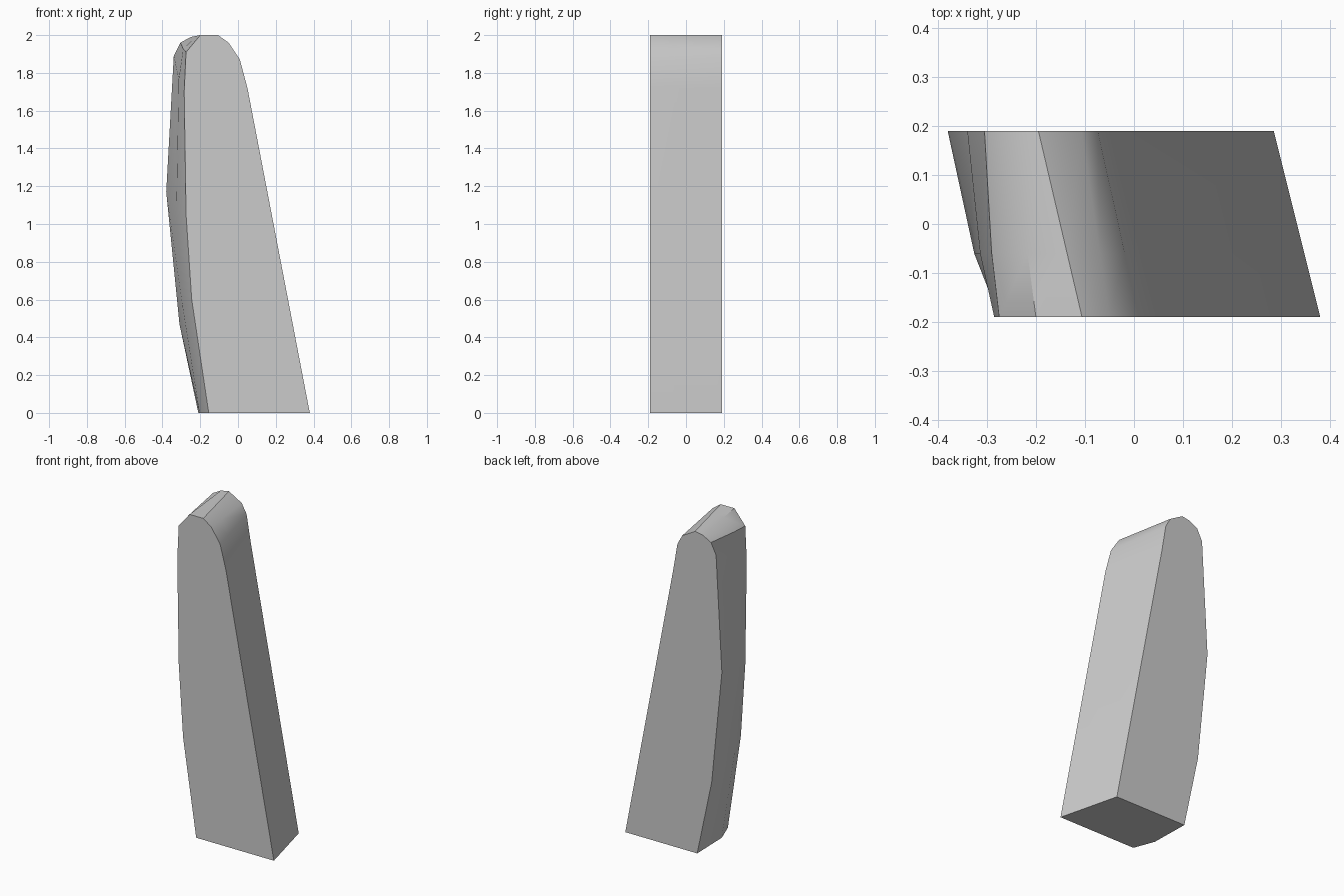
import bpy
import bmesh
import math
from mathutils import Vector

cube = bpy.data.objects.get("Cube")
if cube:
    bpy.data.objects.remove(cube, do_unlink=True)

HALF_DEPTH = 0.19

# Matching outlines (x, z): up the curved side, over the crown, down the straight side
front = [(-.155, 0), (-.245, .6), (-.275, 1.05), (-.285, 1.7), (-.275, 1.91), (-.2, 2),
         (-.106, 2), (-.05, 1.96), (.01, 1.87), (.05, 1.72), (.38, 0)]
back = [(-.21, 0), (-.31, .47), (-.38, 1.17), (-.34, 1.89), (-.305, 1.96), (-.25, 1.99),
        (-.195, 2), (-.107, 1.95), (-.074, 1.89), (-.045, 1.72), (.285, 0)]
# Outward swell of the curved side at the middle section
swell = [.03, .025, .015, .01, .005]


def section(bm, t):
    """One outline between front (t=0) and back (t=1)."""
    ring = []
    for i, (f, b) in enumerate(zip(front, back)):
        p = Vector(f).lerp(Vector(b), t)
        if 0 < t < 1 and i < len(swell):
            p.x -= swell[i]
        ring.append(bm.verts.new((p.x, HALF_DEPTH * (2 * t - 1), p.y)))
    return ring


# Tapered slab lofted through three sections
bm = bmesh.new()
rings = [section(bm, t) for t in (0, .34, 1)]
count = len(front)
for a, b in zip(rings, rings[1:]):
    for i in range(count):
        j = (i + 1) % count
        bm.faces.new((a[i], a[j], b[j], b[i]))
bm.faces.new(rings[0])
bm.faces.new(rings[-1])
bmesh.ops.recalc_face_normals(bm, faces=bm.faces)

mesh = bpy.data.meshes.new("tapered_slab")
bm.to_mesh(mesh)
bm.free()
slab = bpy.data.objects.new("tapered_slab", mesh)
bpy.context.collection.objects.link(slab)

# Plain grey finish
grey = bpy.data.materials.new("plain_grey")
grey.use_nodes = True
colour = (.6, .6, .6, 1)
grey.diffuse_color = colour
grey.node_tree.nodes["Principled BSDF"].inputs["Base Color"].default_value = colour
mesh.materials.append(grey)

# Smooth sides with crisp end faces
bpy.ops.object.select_all(action='DESELECT')
slab.select_set(True)
bpy.context.view_layer.objects.active = slab
bpy.ops.object.shade_smooth_by_angle(angle=math.radians(35))
